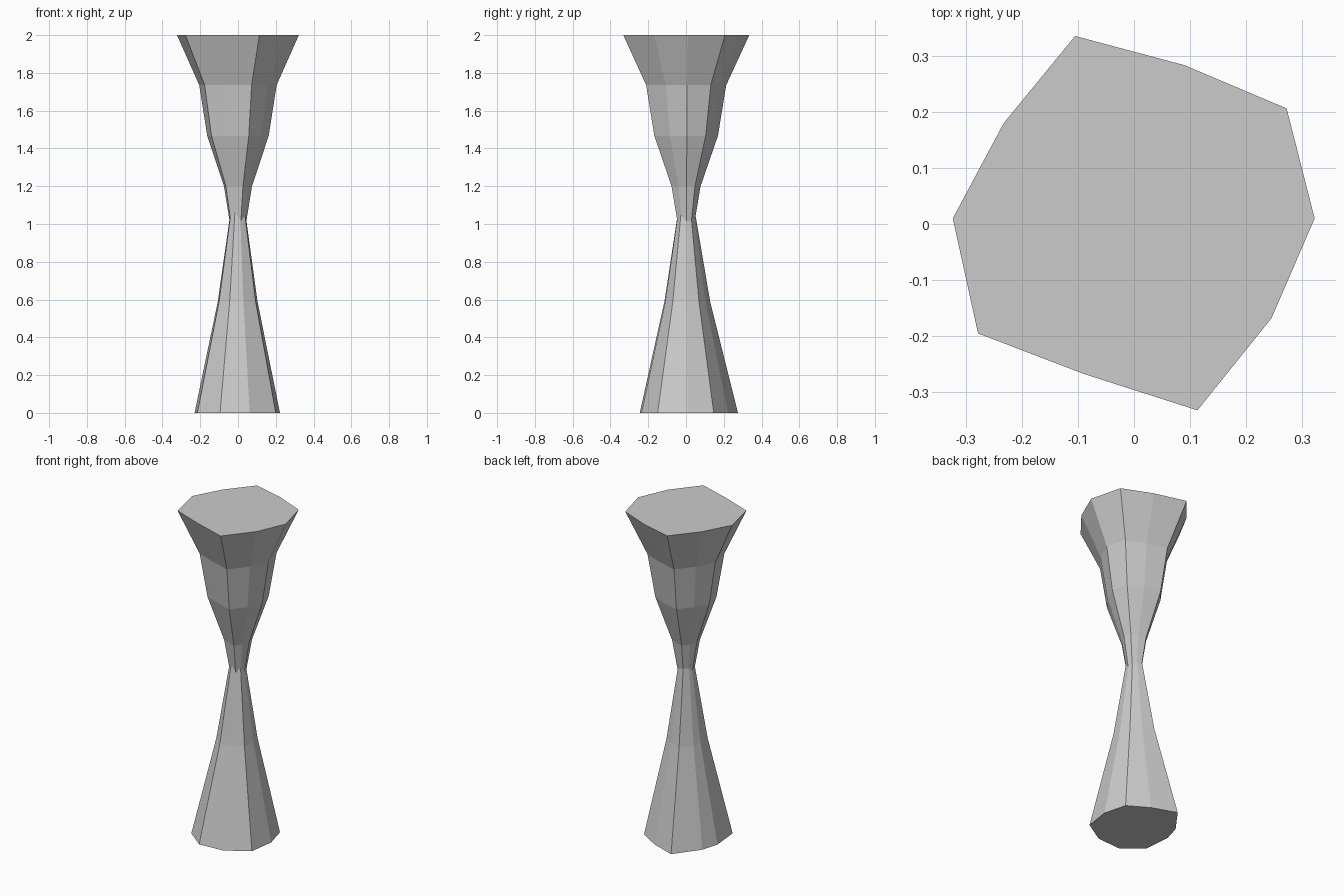
import bpy, bmesh

if "Cube" in bpy.data.objects:
    bpy.data.objects.remove(bpy.data.objects["Cube"])


def loft(name, outline, rings):
    """Faceted solid: one outline scaled at each (z, scale) ring, capped at both ends."""
    bm = bmesh.new()
    loops = [[bm.verts.new((x * s, y * s, z)) for x, y in outline] for z, s in rings]
    n = len(outline)
    for a, b in zip(loops, loops[1:]):
        for i in range(n):
            j = (i + 1) % n
            bm.faces.new((a[i], a[j], b[j], b[i]))
    bm.faces.new(loops[0][::-1])
    bm.faces.new(loops[-1])
    bmesh.ops.recalc_face_normals(bm, faces=bm.faces[:])
    mesh = bpy.data.meshes.new(name)
    bm.to_mesh(mesh)
    bm.free()
    obj = bpy.data.objects.new(name, mesh)
    bpy.context.collection.objects.link(obj)
    return obj


# Irregular ten-sided outlines
base_outline = [(0.222, 0.008), (0.185, 0.147), (0.06, 0.222), (-0.09, 0.275),
                (-0.2, 0.125), (-0.23, 0.02), (-0.215, -0.15), (-0.095, -0.245),
                (0.062, -0.235), (0.2, -0.15)]
top_outline = [(0.322, 0.01), (0.272, 0.206), (0.09, 0.283), (-0.105, 0.335),
               (-0.232, 0.18), (-0.323, 0.01), (-0.278, -0.195), (-0.09, -0.267),
               (0.113, -0.332), (0.245, -0.168)]

# Lower tapering column, its tip buried in the upper part
loft("lower_column", base_outline, [(0, 1), (0.59, 0.465), (1.18, 0.1)])

# Upper flaring column, its tip buried in the lower part
loft("upper_column", top_outline,
     [(0.93, 0.095), (1.2, 0.23), (1.467, 0.505), (1.735, 0.635), (2, 1)])
